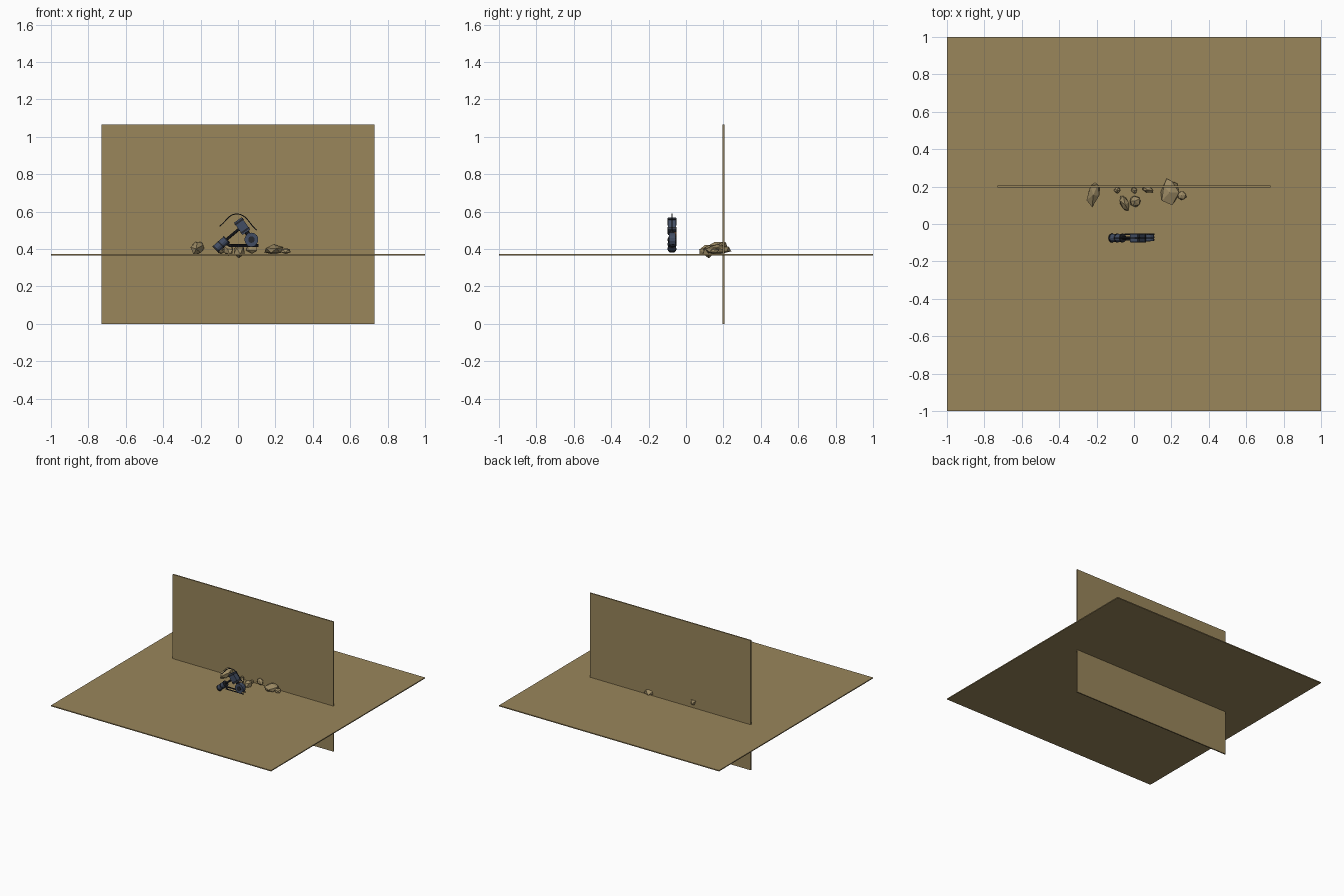
import bpy, bmesh, math, random
from mathutils import Vector, Matrix

if "Cube" in bpy.data.objects:
    bpy.data.objects.remove(bpy.data.objects["Cube"])

random.seed(4)


def material(name, rgb):
    m = bpy.data.materials.new(name)
    m.diffuse_color = (*rgb, 1)
    m.use_nodes = True
    m.node_tree.nodes["Principled BSDF"].inputs["Base Color"].default_value = m.diffuse_color
    return m


SAND = material("sand", (0.32, 0.238, 0.105))
STONE = material("stone", (0.34, 0.26, 0.13))
STEEL = material("blue steel", (0.055, 0.075, 0.125))
DARK = material("dark metal", (0.018, 0.02, 0.026))
COPPER = material("copper", (0.33, 0.12, 0.04))


def finish(bm, name, mat):
    bmesh.ops.recalc_face_normals(bm, faces=bm.faces)
    me = bpy.data.meshes.new(name)
    bm.to_mesh(me)
    bm.free()
    me.materials.append(mat)
    ob = bpy.data.objects.new(name, me)
    bpy.context.collection.objects.link(ob)
    return ob


def box(name, centre, size, mat, turn=0):
    # box turned about the front-to-back axis, in degrees
    bm = bmesh.new()
    bmesh.ops.create_cube(bm, size=1)
    m = (Matrix.Translation(centre) @ Matrix.Rotation(math.radians(turn), 4, 'Y')
         @ Matrix.Diagonal((*size, 1)))
    bm.transform(m)
    return finish(bm, name, mat)


def rod(name, a, b, r, mat, sides=10, r2=None):
    a, b = Vector(a), Vector(b)
    bm = bmesh.new()
    bmesh.ops.create_cone(bm, cap_ends=True, segments=sides, radius1=r,
                          radius2=r if r2 is None else r2, depth=(b - a).length)
    q = Vector((0, 0, 1)).rotation_difference(b - a)
    bm.transform(Matrix.Translation((a + b) / 2) @ q.to_matrix().to_4x4())
    return finish(bm, name, mat)


def rock(name, centre, size, turn=0, tilt=0):
    # faceted boulder: jittered low icosphere
    bm = bmesh.new()
    bmesh.ops.create_icosphere(bm, subdivisions=1, radius=0.5)
    for v in bm.verts:
        v.co *= random.uniform(0.85, 1.15)
    bm.transform(Matrix.Translation(centre)
                 @ Matrix.Rotation(math.radians(turn), 4, 'Z')
                 @ Matrix.Rotation(math.radians(tilt), 4, 'X')
                 @ Matrix.Diagonal((*size, 1)))
    return finish(bm, name, STONE)


# Ground slab and crossing wall
box("floor", (0, 0, 0.37), (2, 2, 0.008), SAND)
box("wall", (0, 0.2, 0.533), (1.46, 0.01, 1.066), SAND)

# Boulders
rocks = [
    ((-0.215, 0.165, 0.405), (0.07, 0.15, 0.075), -15, 18),
    ((-0.09, 0.18, 0.39), (0.035, 0.035, 0.035), 0, 0),
    ((-0.05, 0.11, 0.395), (0.05, 0.1, 0.06), 20, 15),
    ((0.005, 0.122, 0.39), (0.065, 0.065, 0.07), 30, 0),
    ((0.0, 0.18, 0.385), (0.035, 0.035, 0.035), 0, 0),
    ((0.075, 0.182, 0.405), (0.07, 0.035, 0.06), -10, 0),
    ((0.19, 0.17, 0.395), (0.1, 0.15, 0.055), 0, 5),
    ((0.255, 0.152, 0.39), (0.055, 0.05, 0.035), 15, 0),
]
for i, r in enumerate(rocks):
    rock(f"boulder_{i + 1}", *r)

# Hovering machine: barrel, arm, body
Y = -0.075
rod("barrel", (-0.118, Y, 0.4), (-0.062, Y, 0.45), 0.022, STEEL, 12)
for k, t in enumerate((0.0, 0.5, 1.0)):
    x, z = -0.118 + 0.056 * t, 0.4 + 0.05 * t
    rod(f"barrel_band_{k + 1}", (x - 0.003, Y, z - 0.003), (x + 0.003, Y, z + 0.003),
        0.024, DARK, 12)
rod("arm", (-0.062, Y, 0.45), (0.01, Y, 0.51), 0.008, DARK)
box("body", (0.022, Y, 0.522), (0.05, 0.045, 0.08), STEEL, -35)
for k, s in enumerate((-1, 1)):
    box(f"body_band_{k + 1}", (0.022 - s * 0.016, Y, 0.522 + s * 0.023),
        (0.054, 0.05, 0.01), DARK, -35)
rod("elbow", (0.04, Y, 0.5), (0.072, Y, 0.455), 0.013, DARK)
box("copper_joint", (0.05, -0.06, 0.478), (0.022, 0.02, 0.014), COPPER, -35)

# Wheel with hub
rod("wheel", (0.072, -0.09, 0.45), (0.072, -0.055, 0.45), 0.037, STEEL, 14)
rod("wheel_hub", (0.072, -0.094, 0.45), (0.072, -0.05, 0.45), 0.018, DARK, 10)

# Lower prongs
for k, (y, z) in enumerate(((-0.085, 0.414), (-0.07, 0.424), (-0.055, 0.418))):
    rod(f"prong_{k + 1}", (-0.05, y, z), (0.11, y, z), 0.004, DARK, 6)
rod("prong_link", (-0.07, Y, 0.432), (-0.04, Y, 0.418), 0.008, DARK, 8)

# Overhead cable
cable = bpy.data.curves.new("cable", 'CURVE')
cable.dimensions = '3D'
cable.bevel_depth = 0.003
cable.bevel_resolution = 1
sp = cable.splines.new('BEZIER')
pts = [(-0.098, Y, 0.522), (-0.005, Y, 0.587), (0.1, Y, 0.5)]
sp.bezier_points.add(len(pts) - 1)
for p, c in zip(sp.bezier_points, pts):
    p.co = c
    p.handle_left_type = p.handle_right_type = 'AUTO'
cable.materials.append(DARK)
bpy.context.collection.objects.link(bpy.data.objects.new("cable", cable))
